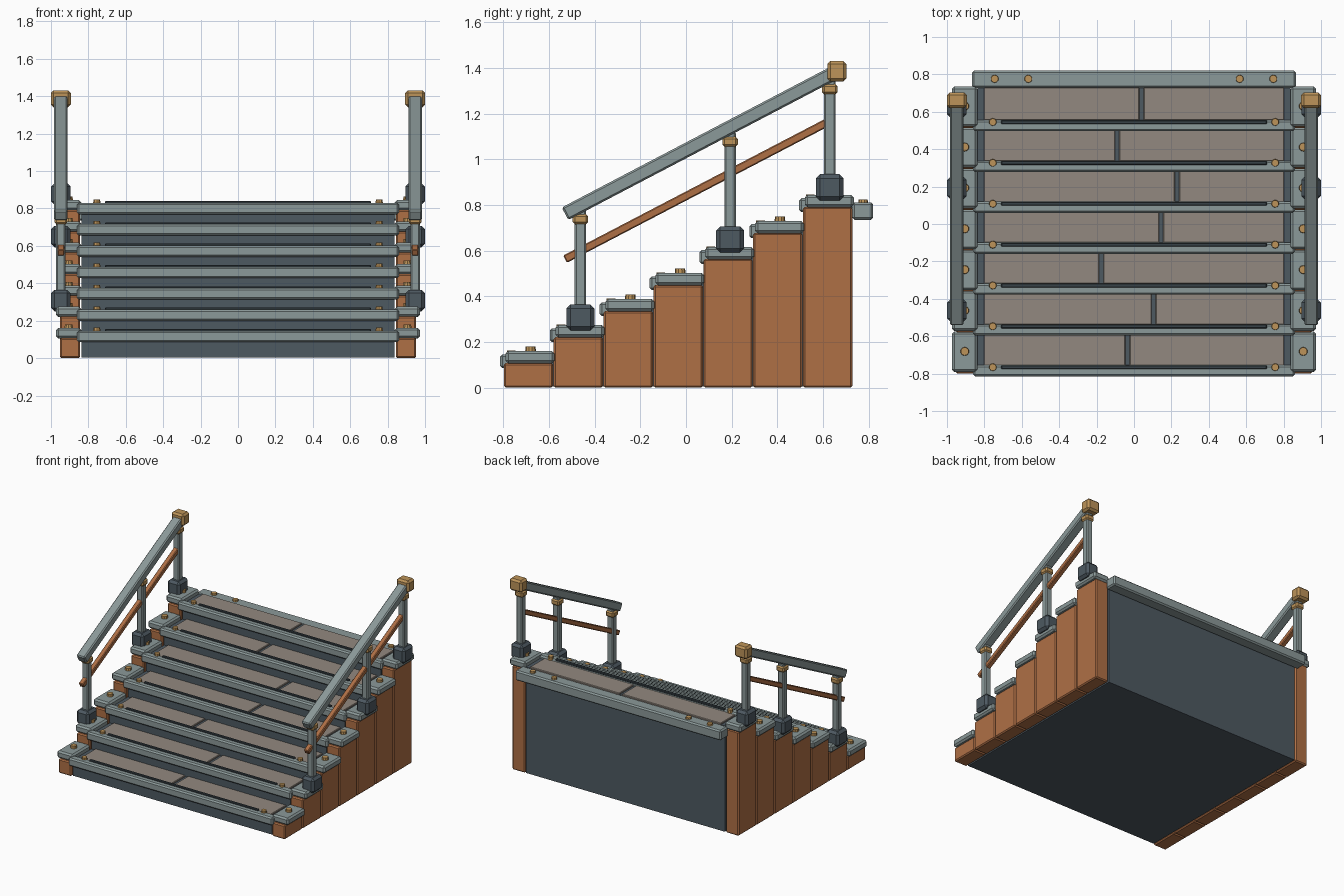
import bpy, bmesh, math
from mathutils import Matrix, Vector

cube = bpy.data.objects.get("Cube")
if cube:
    bpy.data.objects.remove(cube, do_unlink=True)


def material(name, rgb):
    m = bpy.data.materials.new(name)
    m.use_nodes = True
    m.diffuse_color = (*rgb, 1)
    m.node_tree.nodes["Principled BSDF"].inputs["Base Color"].default_value = (*rgb, 1)
    return m


TERRACOTTA = material("terracotta", (0.43, 0.16, 0.06))
STEEL = material("grey_steel", (0.26, 0.32, 0.32))
SLATE = material("dark_slate", (0.075, 0.10, 0.12))
GRIP = material("grip_black", (0.04, 0.055, 0.065))
BRASS = material("brass", (0.51, 0.295, 0.10))
TAUPE = material("taupe_plank", (0.29, 0.25, 0.215))


def finish(name, bm, mat):
    bmesh.ops.recalc_face_normals(bm, faces=bm.faces)
    mesh = bpy.data.meshes.new(name)
    bm.to_mesh(mesh)
    bm.free()
    mesh.materials.append(mat)
    ob = bpy.data.objects.new(name, mesh)
    bpy.context.collection.objects.link(ob)
    return ob


def block(name, mat, x, y, z, bevel=0.008):
    """Chamfered box from (low, high) ranges."""
    bm = bmesh.new()
    bmesh.ops.create_cube(bm, size=1)
    for v in bm.verts:
        v.co = [r[0] + (c + 0.5) * (r[1] - r[0]) for r, c in zip((x, y, z), v.co)]
    if bevel:
        bmesh.ops.bevel(bm, geom=bm.edges[:], offset=bevel, segments=1, affect='EDGES')
    return finish(name, bm, mat)


def around(c, width):
    return (c - width / 2, c + width / 2)


def bolt(name, x, y, z, height, radius=0.024):
    bm = bmesh.new()
    bmesh.ops.create_cone(bm, cap_ends=True, segments=10, radius1=radius,
                          radius2=radius * 0.9, depth=height,
                          matrix=Matrix.Translation((x, y, z + height / 2)))
    return finish(name, bm, BRASS)


def bar(name, mat, x, start, end, width, thick, bevel):
    """Sloping bar between two (y, z) points."""
    a, b = Vector((x, *start)), Vector((x, *end))
    length = (b - a).length
    ob = block(name, mat, around(0, width), around(0, length), around(0, thick), bevel)
    ob.location = (a + b) / 2
    ob.rotation_euler.x = math.atan2(b.z - a.z, b.y - a.y)
    return ob


STEPS, RUN, RISE = 7, 0.2185, 0.114
SEAMS = (-0.035, 0.105, -0.175, 0.145, 0.23, -0.09, 0.04)
SIDES = (("right", -1), ("left", 1))

# Solid stepped core with dark risers
profile = [(0.728, 0.004), (-0.785, 0.004)]
for i in range(STEPS):
    y, z = -0.785 + i * RUN, 0.125 + i * RISE
    profile += [(y, z), (y + RUN if i < STEPS - 1 else 0.728, z)]
bm = bmesh.new()
core = bm.faces.new([bm.verts.new((-0.837, y, z)) for y, z in profile])
ext = bmesh.ops.extrude_face_region(bm, geom=[core])
bmesh.ops.translate(bm, vec=(1.674, 0, 0),
                    verts=[v for v in ext["geom"] if isinstance(v, bmesh.types.BMVert)])
finish("stair_core", bm, SLATE)

for i in range(STEPS):
    y, z, n = i * RUN, i * RISE, i + 1
    # Tread: nosing, grip strip and two planks
    block(f"nosing_{n}", STEEL, (-0.86, 0.86), (y - 0.815, y - 0.755), (z + 0.085, z + 0.146), 0.01)
    block(f"grip_strip_{n}", GRIP, (-0.71, 0.71), (y - 0.776, y - 0.756), (z + 0.14, z + 0.156), 0.003)
    back = y - 0.565 if i < STEPS - 1 else 0.73
    for label, span in (("a", (-0.803, SEAMS[i] - 0.011)), ("b", (SEAMS[i] + 0.011, 0.803))):
        block(f"plank_{n}{label}", TAUPE, span, (y - 0.757, back), (z + 0.115, z + 0.136), 0.004)
    for side, s in SIDES:
        # Cheek wall block, its cap and bolts
        block(f"{side}_cheek_{n}", TERRACOTTA, sorted((s * 0.845, s * 0.953)),
              (y - 0.798, y - 0.582), (0, z + 0.108))
        block(f"{side}_cap_{n}", STEEL, sorted((s * 0.838, s * 0.973)),
              (y - 0.79, y - 0.576), (z + 0.106, z + 0.161), 0.012)
        bolt(f"{side}_cap_bolt_{n}", s * 0.905, y - 0.681, z + 0.155, 0.025)
        bolt(f"{side}_nosing_bolt_{n}", s * 0.755, y - 0.766, z + 0.135, 0.028, 0.021)

# Rear landing beam
block("rear_beam", STEEL, (-0.865, 0.865), (0.728, 0.82), (0.735, 0.812), 0.01)
for side, s in SIDES:
    for x in (0.565, 0.745):
        bolt(f"{side}_beam_bolt", s * x, 0.776, 0.805, 0.02, 0.022)

# Railings
for side, s in SIDES:
    x = s * 0.947
    for i, top in ((1, 0.76), (4, 1.1), (6, 1.33)):
        y, z = i * RUN - 0.681, i * RISE + 0.136
        block(f"{side}_post_base", SLATE, around(x, 0.104), around(y, 0.122), (z, z + 0.115), 0.018)
        block(f"{side}_post", STEEL, around(x, 0.05), around(y, 0.05), (z + 0.1, top + 0.02), 0.007)
        block(f"{side}_post_collar", BRASS, around(x, 0.068), around(y, 0.068), (top - 0.045, top), 0.01)
    bar(f"{side}_handrail", STEEL, x, (-0.53, 0.762), (0.66, 1.385), 0.072, 0.062, 0.008)
    bar(f"{side}_lower_rail", TERRACOTTA, x, (-0.53, 0.563), (0.63, 1.168), 0.038, 0.036, 0.005)
    block(f"{side}_rail_end", BRASS, around(x, 0.106), around(0.661, 0.084), (1.341, 1.432), 0.014)
